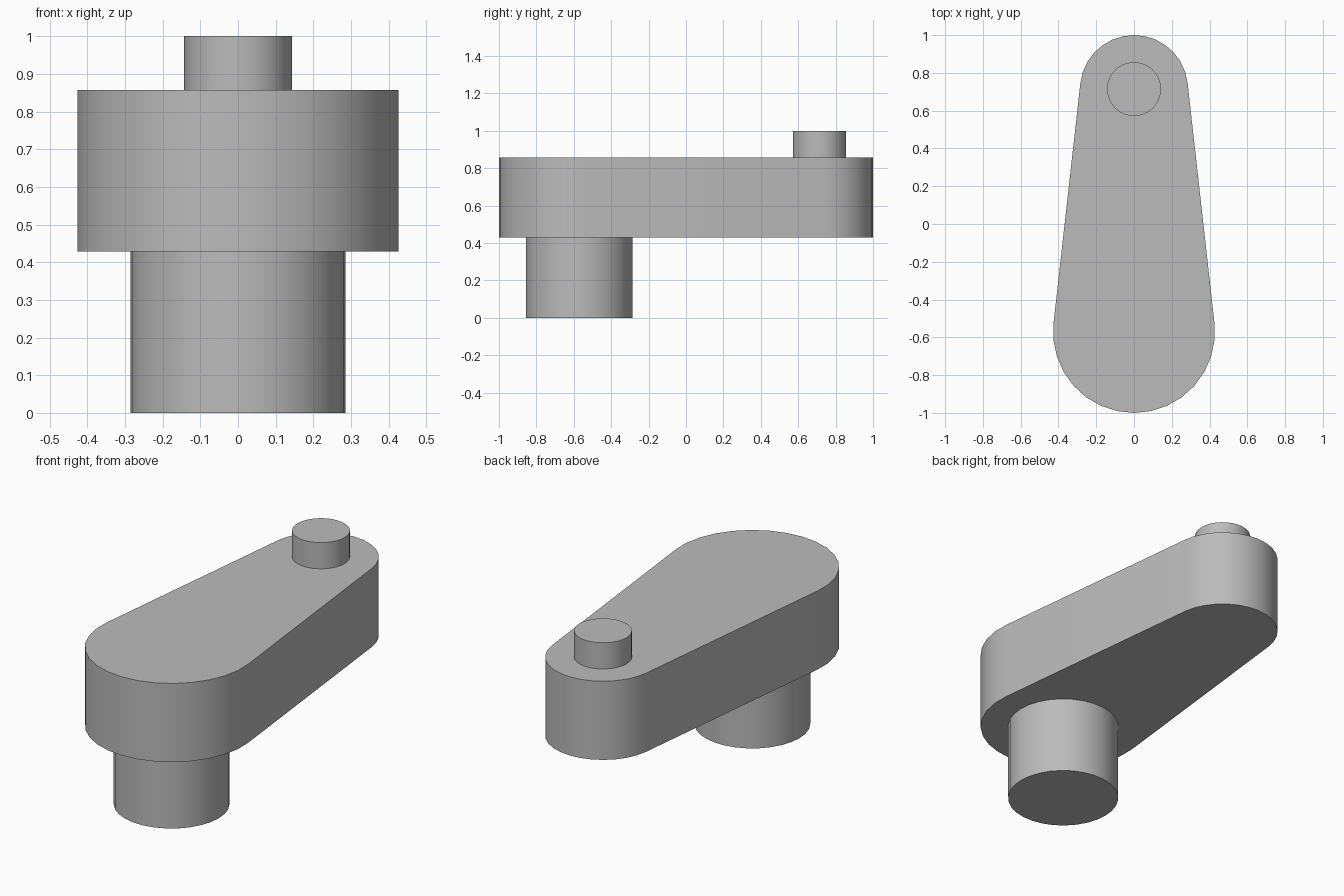
import bpy, bmesh, math

if "Cube" in bpy.data.objects:
    bpy.data.objects.remove(bpy.data.objects["Cube"], do_unlink=True)

U = 1 / 7                       # base module of the part
SHAFT_Y, PIN_Y = -4 * U, 5 * U  # axes of the two ends

grey = bpy.data.materials.new("plain grey")
grey.use_nodes = True
COLOUR = (0.5, 0.5, 0.5, 1)
grey.diffuse_color = COLOUR
grey.node_tree.nodes["Principled BSDF"].inputs["Base Color"].default_value = COLOUR


def arc(cy, r, start, end, steps):
    angles = [start + (end - start) * i / steps for i in range(steps + 1)]
    return [(r * math.cos(a), cy + r * math.sin(a)) for a in angles]


def extrude_profile(name, points, z0, z1):
    """Raise a closed outline into a solid with smooth sides and sharp rims."""
    bm = bmesh.new()
    base = bm.faces.new([bm.verts.new((x, y, z0)) for x, y in points])
    top = bmesh.ops.extrude_face_region(bm, geom=[base], use_keep_orig=True)
    verts = [v for v in top["geom"] if isinstance(v, bmesh.types.BMVert)]
    bmesh.ops.translate(bm, verts=verts, vec=(0, 0, z1 - z0))
    bmesh.ops.recalc_face_normals(bm, faces=bm.faces)
    mesh = bpy.data.meshes.new(name)
    bm.to_mesh(mesh)
    bm.free()
    mesh.materials.append(grey)
    obj = bpy.data.objects.new(name, mesh)
    bpy.context.collection.objects.link(obj)
    bpy.ops.object.select_all(action="DESELECT")
    obj.select_set(True)
    bpy.context.view_layer.objects.active = obj
    bpy.ops.object.shade_smooth_by_angle(angle=math.radians(30))


def cylinder(name, cy, r, z0, z1, sides=30):
    ring = arc(cy, r, math.pi, 3 * math.pi, sides)[:-1]
    extrude_profile(name, ring, z0, z1)


# Tapered arm: two round ends joined by their common tangents
tilt = math.asin(U / (PIN_Y - SHAFT_Y))
outline = arc(PIN_Y, 2 * U, tilt, math.pi - tilt, 14)
outline += arc(SHAFT_Y, 3 * U, math.pi - tilt, 2 * math.pi + tilt, 16)
extrude_profile("crank_arm", outline, 3 * U, 6 * U)

# Shaft below the wide end, pin above the narrow end
cylinder("shaft", SHAFT_Y, 2 * U, 0, 3.1 * U)
cylinder("pin", PIN_Y, U, 5.9 * U, 7 * U)
